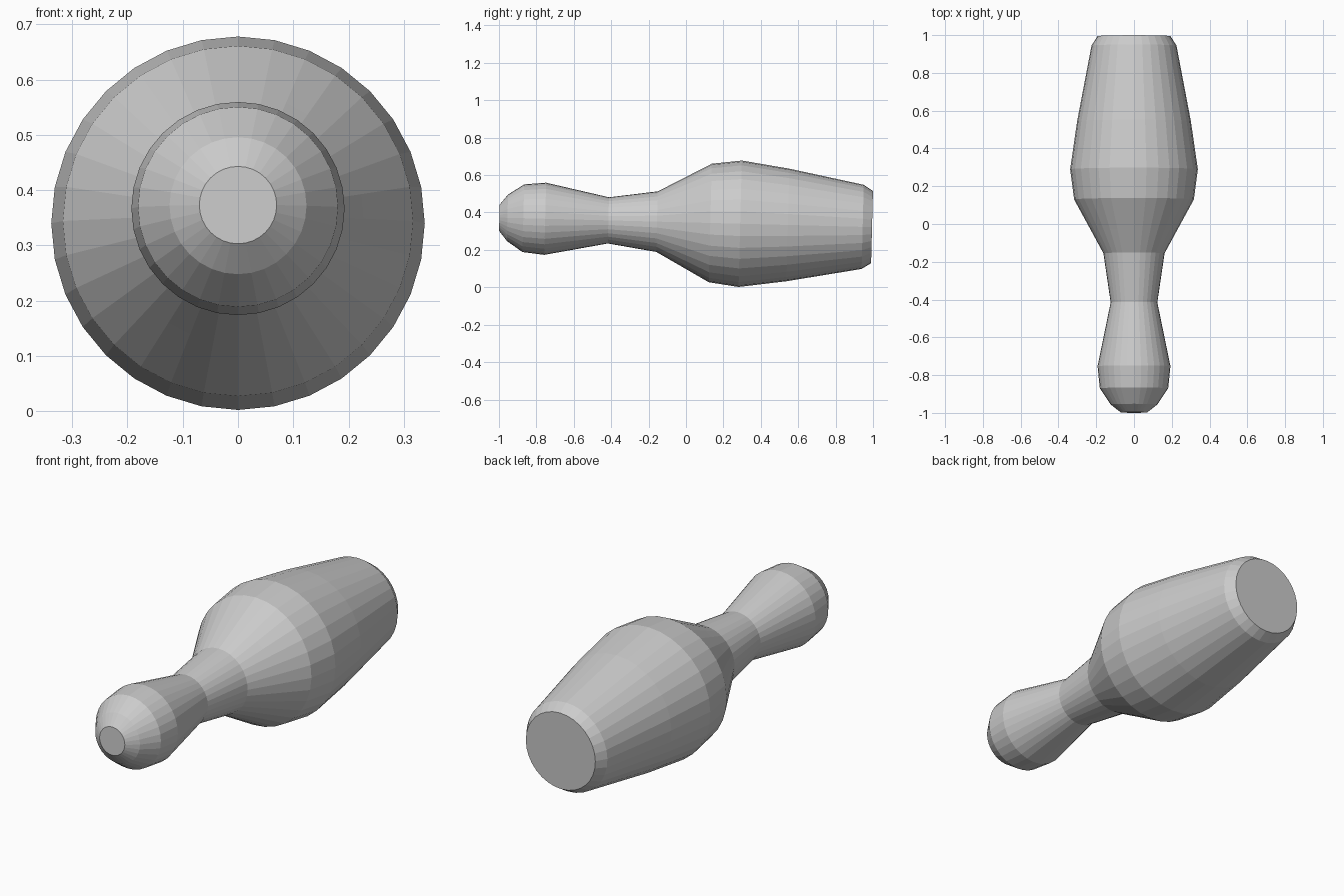
import bpy, bmesh, math
from mathutils import Matrix

if "Cube" in bpy.data.objects:
    bpy.data.objects.remove(bpy.data.objects["Cube"])

SIDES = 32
TILT = 0.0255  # the pin lies with its base end slightly lower

# Profile: (position along the axis, radius), from head to base
profile = [(-0.998, 0.070), (-0.955, 0.124), (-0.87, 0.181), (-0.753, 0.193),
           (-0.415, 0.1235), (-0.155, 0.162), (-0.035, 0.227), (0.13, 0.317),
           (0.29, 0.338), (0.545, 0.301), (0.945, 0.225), (0.995, 0.193)]

# Lathe the profile into rings joined by flat quads
bm = bmesh.new()
rings = []
for y, r in profile:
    rings.append([bm.verts.new((r * math.sin(a), y, r * math.cos(a)))
                  for a in (2 * math.pi * i / SIDES for i in range(SIDES))])
for a, b in zip(rings, rings[1:]):
    for i in range(SIDES):
        j = (i + 1) % SIDES
        bm.faces.new((a[i], a[j], b[j], b[i]))

# Flat end caps
bm.faces.new(rings[0])
bm.faces.new(rings[-1])

# Lay the pin down and rest the belly on the ground
bm.transform(Matrix.Rotation(-TILT, 4, 'X'))
low = min(v.co.z for v in bm.verts)
ys = [v.co.y for v in bm.verts]
bm.transform(Matrix.Translation((0, -(min(ys) + max(ys)) / 2, 0.002 - low)))
bmesh.ops.recalc_face_normals(bm, faces=bm.faces)

mesh = bpy.data.meshes.new("bowling_pin")
bm.to_mesh(mesh)
bm.free()
bpy.context.collection.objects.link(bpy.data.objects.new("bowling_pin", mesh))
